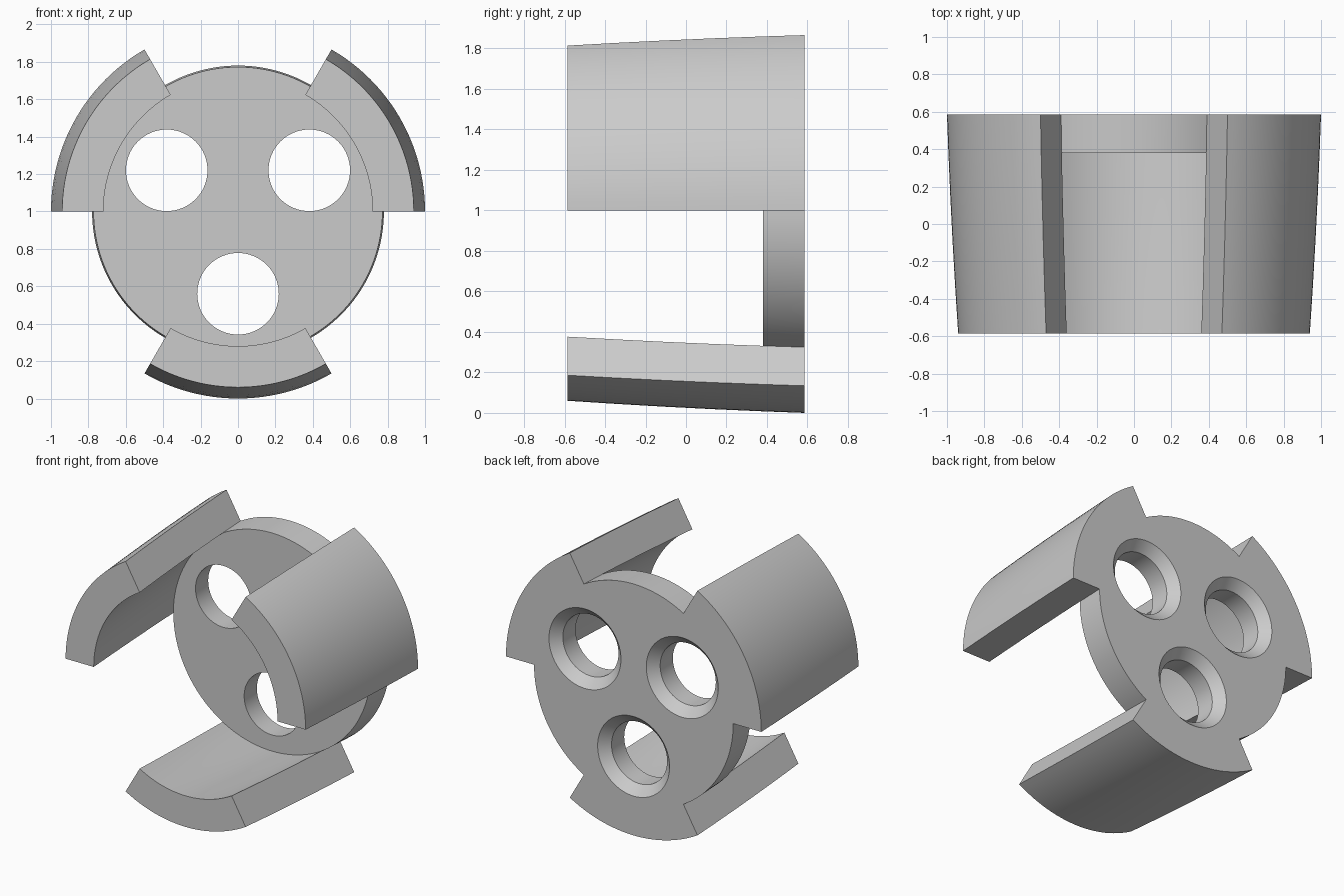
import bpy
import bmesh
from math import cos, sin, radians, tau

if "Cube" in bpy.data.objects:
    bpy.data.objects.remove(bpy.data.objects["Cube"], do_unlink=True)

HALF = 0.586          # half length along y
PLATE = 0.38          # front face of the plate
CENTRE = 1.0          # height of the axis
N = 144               # angular steps
ROWS = [-HALF, -0.35, -0.1, 0.14, PLATE, HALF]
PLATE_ROW = 4


def taper(y):
    """Radius lost towards the front, slightly curved."""
    t = (HALF - y) / (2 * HALF)
    return 0.04 * t + 0.02 * t * t


def point(r, a, y):
    return (r * cos(a), y, CENTRE + r * sin(a))


def finish(bm, name, material=None):
    bmesh.ops.recalc_face_normals(bm, faces=bm.faces)
    mesh = bpy.data.meshes.new(name)
    bm.to_mesh(mesh)
    bm.free()
    obj = bpy.data.objects.new(name, mesh)
    bpy.context.collection.objects.link(obj)
    if material:
        mesh.materials.append(material)
    return obj


grey = bpy.data.materials.new("plain_grey")
grey.use_nodes = True
grey.diffuse_color = (0.6, 0.6, 0.6, 1)
grey.node_tree.nodes["Principled BSDF"].inputs["Base Color"].default_value = grey.diffuse_color


def is_jaw(i):
    return (i % N) // (N // 6) % 2 == 0


# Round plate with three tapered jaws, as one shell
bm = bmesh.new()
inner = [[bm.verts.new(point(0.78 - taper(y), tau * i / N, y)) for i in range(N)] for y in ROWS]
outer = [[bm.verts.new(point(1.0 - taper(y), tau * i / N, y))
          if is_jaw(i) or is_jaw(i - 1) else None for i in range(N)] for y in ROWS]
outline = []
for i in range(N):
    j = (i + 1) % N
    jaw, before = is_jaw(i), is_jaw(i - 1)
    for k in range(len(ROWS) - 1):
        if jaw:
            bm.faces.new((outer[k][i], outer[k][j], outer[k + 1][j], outer[k + 1][i]))
        if jaw == (k < PLATE_ROW):      # jaw lining or plate rim
            bm.faces.new((inner[k][i], inner[k][j], inner[k + 1][j], inner[k + 1][i]))
        if jaw != before:               # flat jaw sides
            bm.faces.new((inner[k][i], outer[k][i], outer[k + 1][i], inner[k + 1][i]))
    if jaw:
        bm.faces.new((inner[0][i], inner[0][j], outer[0][j], outer[0][i]))
    # Back outline steps between the two radii
    if jaw and not before:
        outline += [inner[-1][i], outer[-1][i]]
    elif before and not jaw:
        outline += [outer[-1][i], inner[-1][i]]
    else:
        outline.append((outer if jaw else inner)[-1][i])
bm.faces.new(outline)
bm.faces.new(inner[PLATE_ROW])
body = finish(bm, "jaw_plate", grey)

# Countersunk screw holes
for degrees in (30, 150, 270):
    a = radians(degrees)
    cx, _, cz = point(0.44, a, 0)
    bm = bmesh.new()
    rings = []
    for y, r in ((0.3, 0.218), (0.522, 0.218), (0.65, 0.346)):
        rings.append([bm.verts.new((cx + r * cos(tau * s / 64), y, cz + r * sin(tau * s / 64)))
                      for s in range(64)])
    for low, high in zip(rings, rings[1:]):
        for s in range(64):
            t = (s + 1) % 64
            bm.faces.new((low[s], low[t], high[t], high[s]))
    bm.faces.new(rings[0])
    bm.faces.new(rings[-1])
    cutter = finish(bm, "hole_cutter", grey)
    cutter.hide_render = True
    mod = body.modifiers.new("screw_hole", "BOOLEAN")
    mod.operation = "DIFFERENCE"
    mod.solver = "EXACT"
    mod.object = cutter
    bpy.context.view_layer.objects.active = body
    bpy.ops.object.modifier_apply(modifier=mod.name)
    bpy.data.objects.remove(cutter, do_unlink=True)

# Smooth curved walls, sharp corners
bpy.ops.object.select_all(action="DESELECT")
body.select_set(True)
bpy.context.view_layer.objects.active = body
bpy.ops.object.shade_smooth_by_angle(angle=radians(25))
